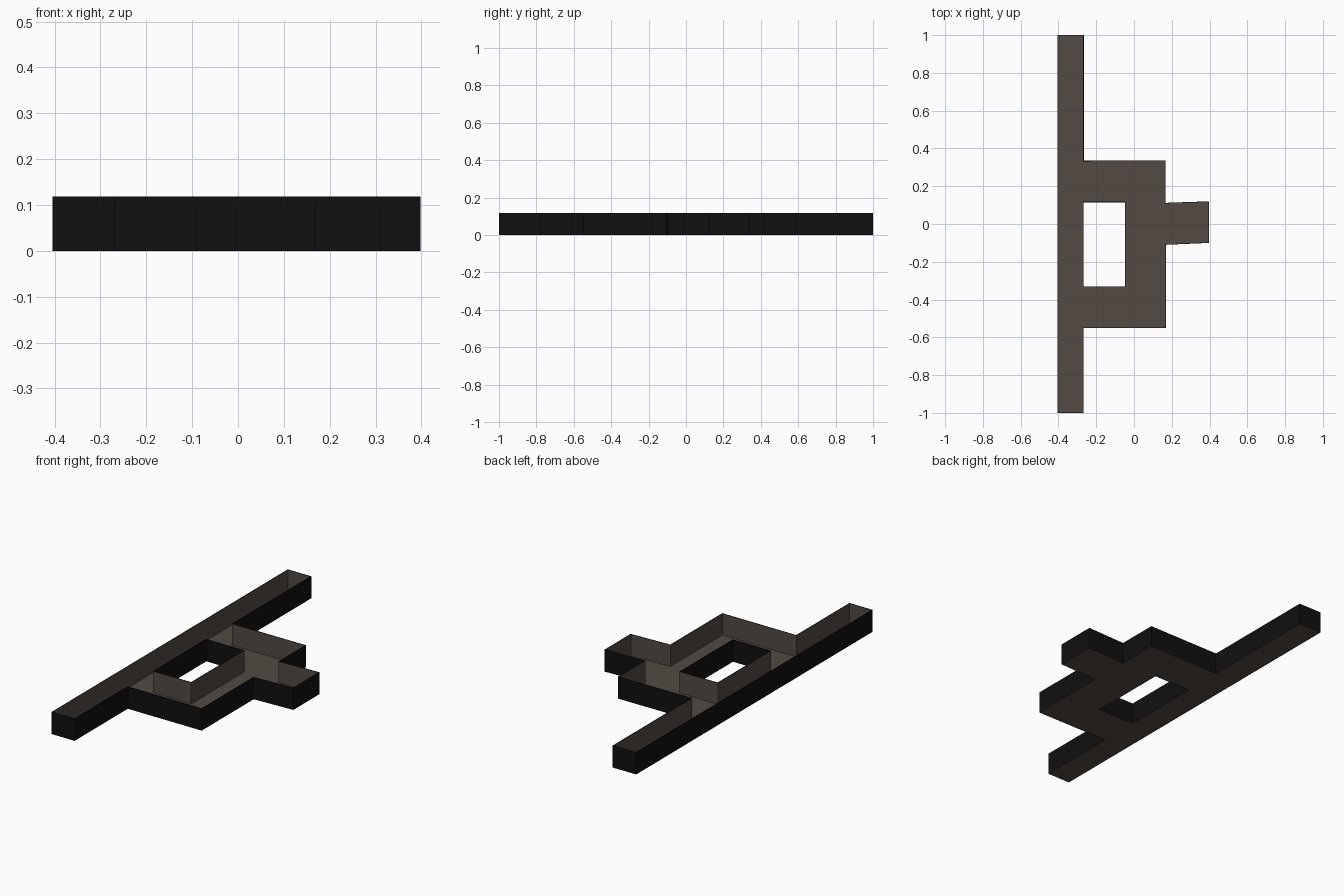
import bpy, bmesh
from mathutils import Vector

if "Cube" in bpy.data.objects:
    bpy.data.objects.remove(bpy.data.objects["Cube"])

HEIGHT, THICK = 0.118, 0.003

# Plan outlines: the tray interior always lies on the left of the path
OUTLINE = [(-.405, -1), (-.268, -1), (-.268, -.55), (.17, -.55), (.17, -.11),
           (.398, -.10), (.398, .12), (.167, .112), (.167, .337),
           (-.266, .335), (-.266, 1), (-.405, 1)]
WINDOW = [(-.268, -.33), (-.268, .115), (-.047, .115), (-.047, -.33)]


def material(name, color):
    m = bpy.data.materials.new(name)
    m.diffuse_color = (*color, 1)
    m.use_nodes = True
    m.node_tree.nodes["Principled BSDF"].inputs["Base Color"].default_value = m.diffuse_color
    return m


BROWN = material("warm_brown", (.085, .068, .056))
BLACK = material("near_black", (.005, .005, .005))


def finish(name, bm, mats):
    me = bpy.data.meshes.new(name)
    bm.to_mesh(me)
    bm.free()
    ob = bpy.data.objects.new(name, me)
    for m in mats:
        me.materials.append(m)
    bpy.context.collection.objects.link(ob)
    return ob


def inset(points, d):
    """Mitred offset of a closed path to its left."""
    pts = [Vector(p) for p in points]
    out = []
    for i, p in enumerate(pts):
        a = (p - pts[i - 1]).normalized()
        b = (pts[(i + 1) % len(pts)] - p).normalized()
        na, nb = Vector((-a.y, a.x)), Vector((-b.y, b.x))
        out.append(p + (na + nb) * d / (1 + na.dot(nb)))
    return out


def wall(name, points):
    """Thin upright wall: black outside and rim, brown inside."""
    bm = bmesh.new()
    inner = inset(points, THICK)
    rings = [[bm.verts.new((p[0], p[1], z)) for p in path]
             for path, z in ((points, 0), (points, HEIGHT), (inner, HEIGHT), (inner, 0))]
    n = len(points)
    for k, mat in enumerate((1, 1, 0)):
        lo, hi = rings[k], rings[k + 1]
        for i in range(n):
            j = (i + 1) % n
            bm.faces.new((lo[i], lo[j], hi[j], hi[i])).material_index = mat
    return finish(name, bm, (BROWN, BLACK))


def floor(name):
    """Floor sheet with the window cut out, facing both up and down."""
    bm = bmesh.new()
    for z, side in ((0, -1), (THICK, 1)):
        edges = []
        for path in (OUTLINE, WINDOW):
            vs = [bm.verts.new((p[0], p[1], z)) for p in inset(path, THICK * .3)]
            edges += [bm.edges.new((vs[i - 1], vs[i])) for i in range(len(vs))]
        made = bmesh.ops.triangle_fill(bm, edges=edges, use_beauty=True)
        for f in made["geom"]:
            if isinstance(f, bmesh.types.BMFace):
                f.normal_update()
                if f.normal.z * side < 0:
                    f.normal_flip()
    return finish(name, bm, (BROWN,))


floor("tray_floor")
wall("outer_wall", OUTLINE)
wall("window_wall", WINDOW)
